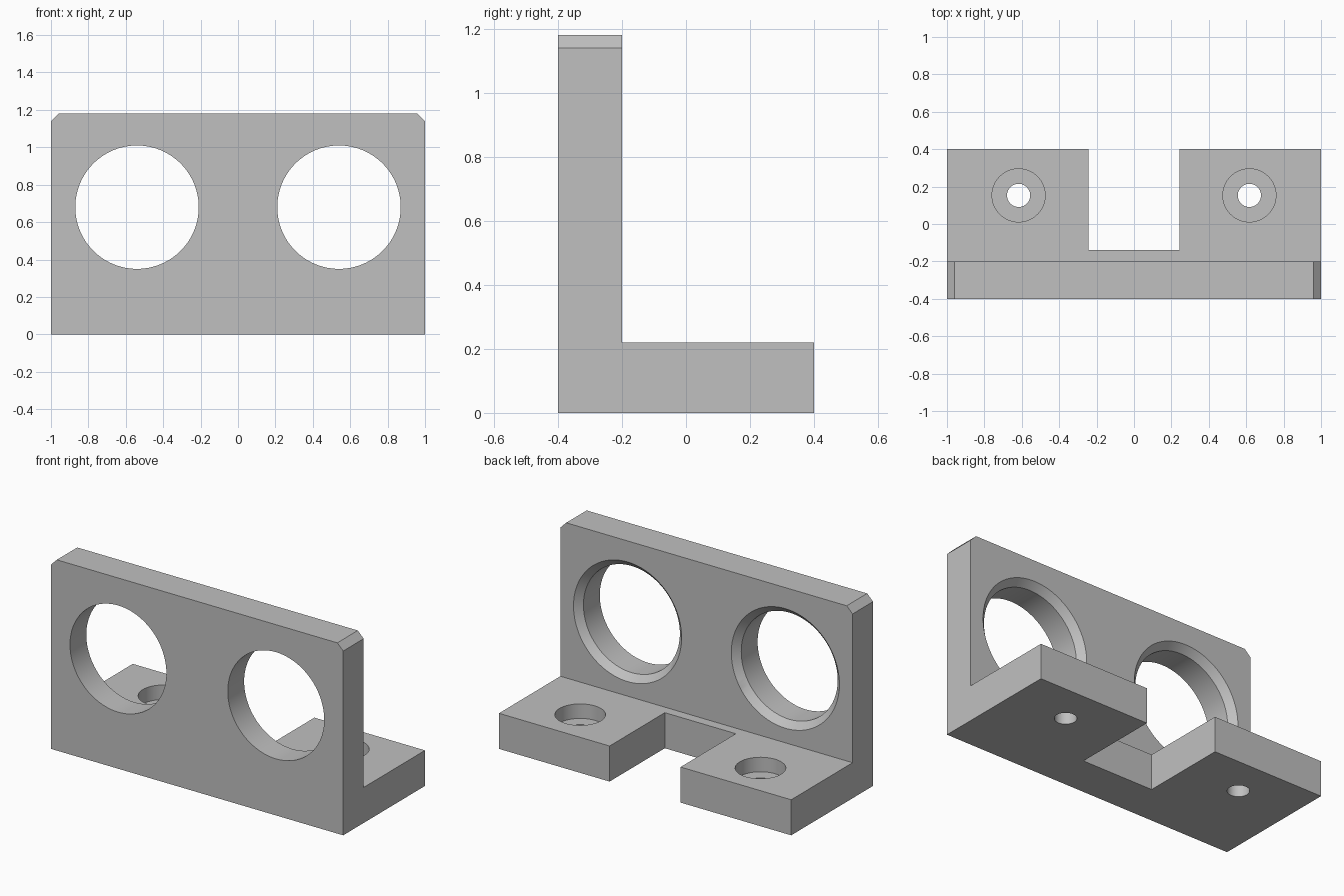
import bpy, bmesh, math
from mathutils import Matrix

cube = bpy.data.objects.get("Cube")
if cube:
    bpy.data.objects.remove(cube, do_unlink=True)

grey = bpy.data.materials.new("plain grey")
grey.use_nodes = True
color = (0.53, 0.53, 0.53, 1)
grey.diffuse_color = color
grey.node_tree.nodes["Principled BSDF"].inputs["Base Color"].default_value = color


def add_object(name, bm):
    bmesh.ops.recalc_face_normals(bm, faces=bm.faces[:])
    mesh = bpy.data.meshes.new(name)
    bm.to_mesh(mesh)
    bm.free()
    mesh.materials.append(grey)
    obj = bpy.data.objects.new(name, mesh)
    bpy.context.collection.objects.link(obj)
    return obj


def prism(name, points, vector):
    """Extrude a closed outline along a vector."""
    bm = bmesh.new()
    face = bm.faces.new([bm.verts.new(p) for p in points])
    ext = bmesh.ops.extrude_face_region(bm, geom=[face])
    verts = [g for g in ext["geom"] if isinstance(g, bmesh.types.BMVert)]
    bmesh.ops.translate(bm, verts=verts, vec=vector)
    return add_object(name, bm)


def turned(name, profile, matrix, sides=96):
    """Closed turned solid from (radius, height) pairs."""
    bm = bmesh.new()
    angles = [math.tau * i / sides for i in range(sides)]
    rings = [[bm.verts.new((r * math.cos(a), r * math.sin(a), h)) for a in angles]
             for r, h in profile]
    for low, high in zip(rings, rings[1:]):
        for i in range(sides):
            j = (i + 1) % sides
            bm.faces.new((low[i], low[j], high[j], high[i]))
    bm.faces.new(rings[0])
    bm.faces.new(rings[-1])
    bm.transform(matrix)
    return add_object(name, bm)


def cut(target, cutter):
    cutter.hide_render = True
    mod = target.modifiers.new("cut", 'BOOLEAN')
    mod.operation = 'DIFFERENCE'
    mod.solver = 'EXACT'
    mod.object = cutter
    bpy.context.view_layer.objects.active = target
    bpy.ops.object.modifier_apply(modifier=mod.name)
    bpy.data.objects.remove(cutter, do_unlink=True)


# L-shaped bracket body
outline = [(-0.4, 0), (0.4, 0), (0.4, 0.22), (-0.2, 0.22), (-0.2, 1.18), (-0.4, 1.18)]
bracket = prism("angle_bracket", [(-1, y, z) for y, z in outline], (2, 0, 0))

# Slot that splits the base into two feet
slot = [(-0.243, -0.14), (0.243, -0.14), (0.243, 0.6), (-0.243, 0.6)]
cut(bracket, prism("slot_cutter", [(x, y, -0.1) for x, y in slot], (0, 0, 0.5)))

to_back = Matrix.Rotation(-math.pi / 2, 4, 'X')
for side in (-1, 1):
    # Chamfered top corner of the upright plate
    corner = [(0.96, 1.18), (1.0, 1.14), (1.1, 1.04), (1.1, 1.3), (0.84, 1.3)]
    cut(bracket, prism("corner_cutter", [(side * x, -0.5, z) for x, z in corner], (0, 0.5, 0)))
    # Large bore with a chamfer on the back rim
    bore = [(0.33, -0.5), (0.33, -0.24), (0.37, -0.2), (0.39, -0.18)]
    cut(bracket, turned("bore_cutter", bore,
                        Matrix.Translation((side * 0.54, 0, 0.68)) @ to_back))
    # Counterbored screw hole in the foot
    screw = [(0.062, -0.1), (0.062, 0.13), (0.142, 0.13), (0.142, 0.4)]
    cut(bracket, turned("screw_cutter", screw,
                        Matrix.Translation((side * 0.617, 0.153, 0)), 64))

bpy.ops.object.select_all(action='DESELECT')
bracket.select_set(True)
bpy.context.view_layer.objects.active = bracket
bpy.ops.object.shade_smooth_by_angle(angle=math.radians(25))
